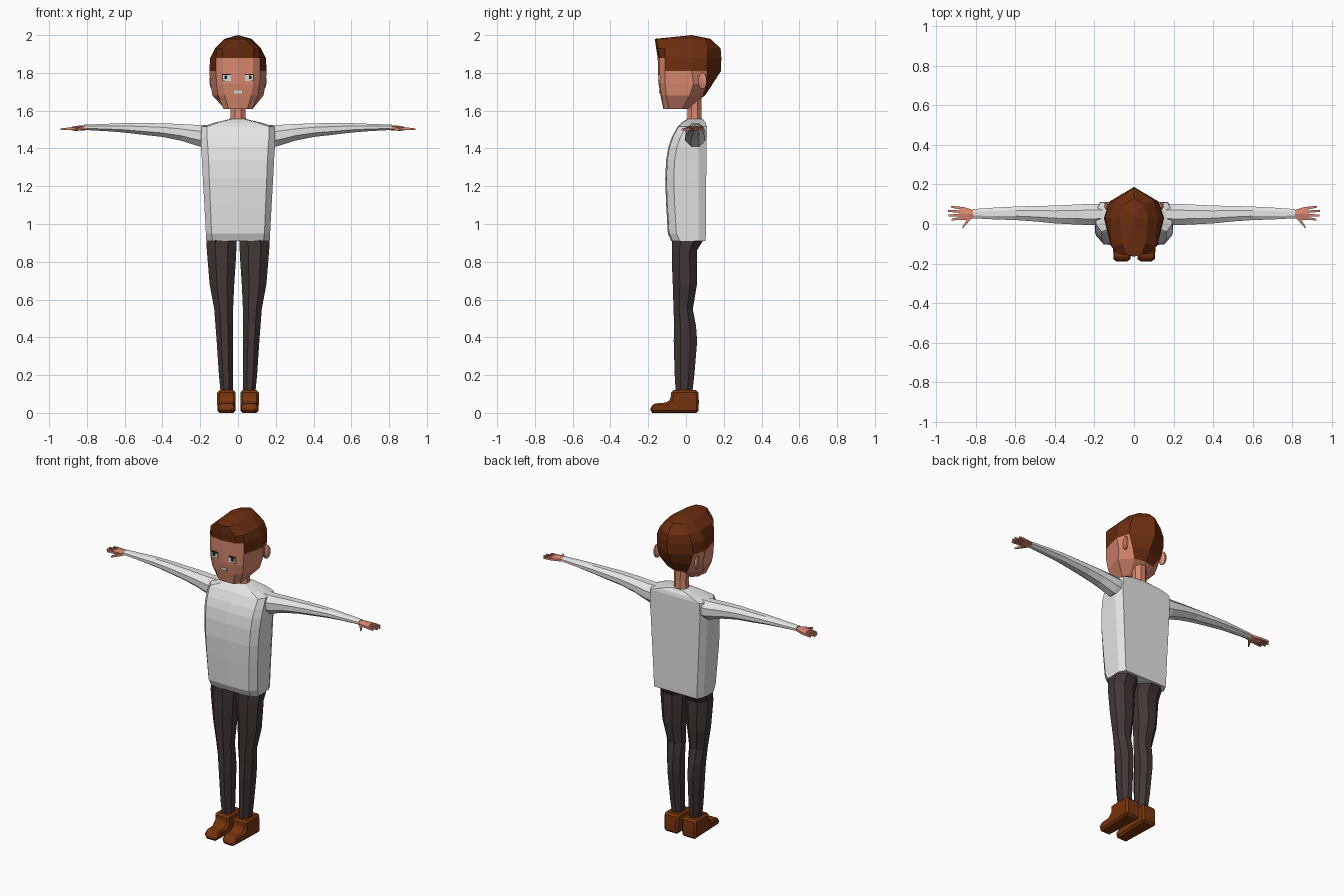
import bpy, bmesh, math
from mathutils import Vector

if "Cube" in bpy.data.objects:
    bpy.data.objects.remove(bpy.data.objects["Cube"])


def material(name, r, g, b):
    m = bpy.data.materials.new(name)
    m.diffuse_color = (r, g, b, 1)
    m.use_nodes = True
    m.node_tree.nodes["Principled BSDF"].inputs["Base Color"].default_value = m.diffuse_color
    return m


SKIN = material("skin", 0.70, 0.25, 0.16)
HAIR = material("brown hair", 0.15, 0.027, 0.005)
SHIRT = material("light shirt", 0.78, 0.78, 0.78)
TROUSERS = material("dark trousers", 0.055, 0.038, 0.037)
LEATHER = material("shoe leather", 0.19, 0.035, 0.004)
WHITE = material("eye white", 0.65, 0.65, 0.62)
DARK = material("dark eye", 0.02, 0.012, 0.01)


def finish(name, bm, *mats, mirror=False):
    bmesh.ops.recalc_face_normals(bm, faces=bm.faces)
    mesh = bpy.data.meshes.new(name)
    bm.to_mesh(mesh)
    bm.free()
    for m in mats:
        mesh.materials.append(m)
    ob = bpy.data.objects.new(name, mesh)
    bpy.context.collection.objects.link(ob)
    if mirror:
        ob.modifiers.new("mirror", 'MIRROR')
    return ob


def loft(rings, apex=None):
    """Skin a list of point rings, closing both ends."""
    bm = bmesh.new()
    vs = [[bm.verts.new(p) for p in ring] for ring in rings]
    n = len(vs[0])
    for a, b in zip(vs, vs[1:]):
        for i in range(n):
            j = (i + 1) % n
            bm.faces.new((a[i], a[j], b[j], b[i]))
    bm.faces.new(vs[0])
    if apex:
        top = bm.verts.new(apex)
        for i in range(n):
            bm.faces.new((vs[-1][i], vs[-1][(i + 1) % n], top))
    else:
        bm.faces.new(vs[-1])
    return bm


def symmetric(z, half):
    """Full ring from a half outline that runs front centre to back centre."""
    return [(x, y, z) for x, y in half] + [(-x, y, z) for x, y in half[-2:0:-1]]


def tube(sections, axis, sides=8):
    """Elliptical tube: (position, centre 1, radius 1, centre 2, radius 2)."""
    rings = []
    for t, c1, r1, c2, r2 in sections:
        ring = []
        for k in range(sides):
            a = math.tau * (k + 0.5) / sides
            s = 1 / math.cos(math.pi / sides)
            p, q = c1 + r1 * s * math.cos(a), c2 + r2 * s * math.sin(a)
            ring.append((t, p, q) if axis == 'x' else (p, q, t))
        rings.append(ring)
    return loft(rings)


def plate(name, x, z, w, h, y, mat, mirror=True):
    bm = bmesh.new()
    bmesh.ops.create_cube(bm, size=1)
    for v in bm.verts:
        v.co = Vector((x + v.co.x * w, y + v.co.y * 0.009, z + v.co.z * h))
    finish(name, bm, mat, mirror=mirror)


# Head: stacked outlines, hair coloured by height and position
outlines = [
    (1.61, (-.12, .05, -.118, .078, -.09, .07, -.02, .04, .01, .01)),
    (1.68, (-.135, .07, -.13, .105, -.105, .135, .02, .07, .085, .10)),
    (1.74, (-.145, .08, -.138, .114, -.11, .146, .04, .105, .11, .14)),
    (1.81, (-.148, .08, -.14, .117, -.11, .152, .03, .125, .11, .185)),
    (1.88, (-.15, .08, -.14, .117, -.11, .147, .03, .122, .115, .187)),
    (1.93, (-.158, .085, -.148, .113, -.11, .121, .03, .10, .115, .183)),
    (1.98, (-.165, .04, -.155, .06, -.10, .072, .04, .05, .10, .13)),
]
rings = []
for z, (f, ax, ay, bx, by, cx, cy, dx, dy, e) in outlines:
    rings.append(symmetric(z, [(0, f), (ax, ay), (bx, by), (cx, cy), (dx, dy), (0, e)]))
bm = loft(rings, (0, 0.03, 2.0))
for face in bm.faces:
    c = face.calc_center_median()
    hair = c.z > 1.88 or (c.z > 1.81 and c.y > -0.1) or (c.z > 1.66 and c.y > 0.1)
    face.material_index = int(hair)
finish("head", bm, SKIN, HAIR)

# Ears
bm = bmesh.new()
bmesh.ops.create_uvsphere(bm, u_segments=6, v_segments=5, radius=1)
for v in bm.verts:
    v.co = Vector((0.137 + v.co.x * 0.016, 0.088 + v.co.y * 0.024 + v.co.x * 0.01,
                   1.757 + v.co.z * 0.045))
finish("ears", bm, SKIN, mirror=True)

# Face details
plate("eyes", 0.06, 1.772, 0.044, 0.032, -0.143, WHITE)
plate("eyebrows", 0.06, 1.791, 0.044, 0.007, -0.144, DARK)
plate("pupils", 0.064, 1.777, 0.014, 0.018, -0.145, DARK)
plate("mouth", 0, 1.70, 0.042, 0.016, -0.138, WHITE, mirror=False)

# Neck
finish("neck", tube([(1.53, 0, .042, .045, .04), (1.60, 0, .04, .045, .036),
                     (1.69, 0, .042, .045, .036)], 'z'), SKIN)

# Torso: height, front depth, front half width, side half width, back depth
rings = []
for z, f, wf, ws, b in [(.91, -.078, .135, .168, .104), (.95, -.096, .14, .17, .105),
                        (1.12, -.106, .147, .179, .106), (1.24, -.11, .152, .186, .107),
                        (1.34, -.105, .156, .191, .108), (1.41, -.093, .16, .196, .109),
                        (1.46, -.075, .164, .196, .11), (1.515, -.045, .165, .192, .11),
                        (1.535, -.025, .11, .13, .105), (1.555, .003, .035, .045, .09)]:
    rings.append(symmetric(z, [(0, f), (wf, f + .006), (ws, f + .045),
                               (ws, .065), (ws * .88, b), (0, b)]))
finish("torso", loft(rings), SHIRT)

# Sleeves
finish("sleeves", tube([(.15, .05, .052, 1.465, .060), (.21, .048, .054, 1.468, .056),
                        (.30, .048, .050, 1.485, .044), (.40, .048, .045, 1.497, .036),
                        (.50, .052, .039, 1.503, .031), (.60, .054, .034, 1.509, .025),
                        (.70, .053, .030, 1.511, .019), (.815, .052, .023, 1.512, .014)],
                       'x'), SHIRT, mirror=True)

# Hands
finish("palms", tube([(.80, .05, .017, 1.510, .011), (.83, .05, .026, 1.508, .012),
                      (.86, .052, .033, 1.506, .011), (.882, .054, .032, 1.505, .008)],
                     'x', 6), SKIN, mirror=True)
for i, (y0, y1, tip) in enumerate([(.028, .022, .922), (.045, .043, .938),
                                   (.062, .066, .94), (.08, .088, .925)]):
    finish(f"finger_{i + 1}", tube([(.87, y0, .0065, 1.505, .007), (.905, (y0 + y1) / 2, .006, 1.504, .006),
                                    (tip, y1, .004, 1.502, .004)], 'x', 4), SKIN, mirror=True)
finish("thumbs", tube([(.825, .035, .012, 1.506, .009), (.848, .008, .010, 1.502, .007),
                       (.866, -.018, .005, 1.499, .005)], 'x', 4), SKIN, mirror=True)

# Trouser legs
finish("legs", tube([(.12, .060, .033, -.010, .045), (.20, .064, .037, -.008, .052),
                     (.38, .070, .043, -.003, .062), (.46, .073, .046, -.005, .058),
                     (.55, .076, .050, -.015, .051), (.68, .085, .065, -.006, .064),
                     (.80, .086, .074, -.008, .067), (.86, .087, .078, -.008, .066),
                     (.92, .087, .081, .010, .085)], 'z'), TROUSERS, mirror=True)

# Shoes: side profile extruded across the foot, toe tapered
bm = bmesh.new()
profile = [(.066, 0), (.068, .06), (.064, .12), (-.078, .12), (-.08, .075), (-.10, .055),
           (-.165, .05), (-.188, .035), (-.19, 0)]
face = bm.faces.new([bm.verts.new((.012, y, z)) for y, z in profile])
ext = bmesh.ops.extrude_face_region(bm, geom=[face])
for v in ext["geom"]:
    if isinstance(v, bmesh.types.BMVert):
        v.co.x = .11
for v in bm.verts:
    if v.co.y < -.18:
        v.co.x = .064 + (v.co.x - .064) * .8
shoes = finish("shoes", bm, LEATHER)
bev = shoes.modifiers.new("bevel", 'BEVEL')
bev.width, bev.segments, bev.limit_method = .012, 1, 'ANGLE'
shoes.modifiers.new("mirror", 'MIRROR')
